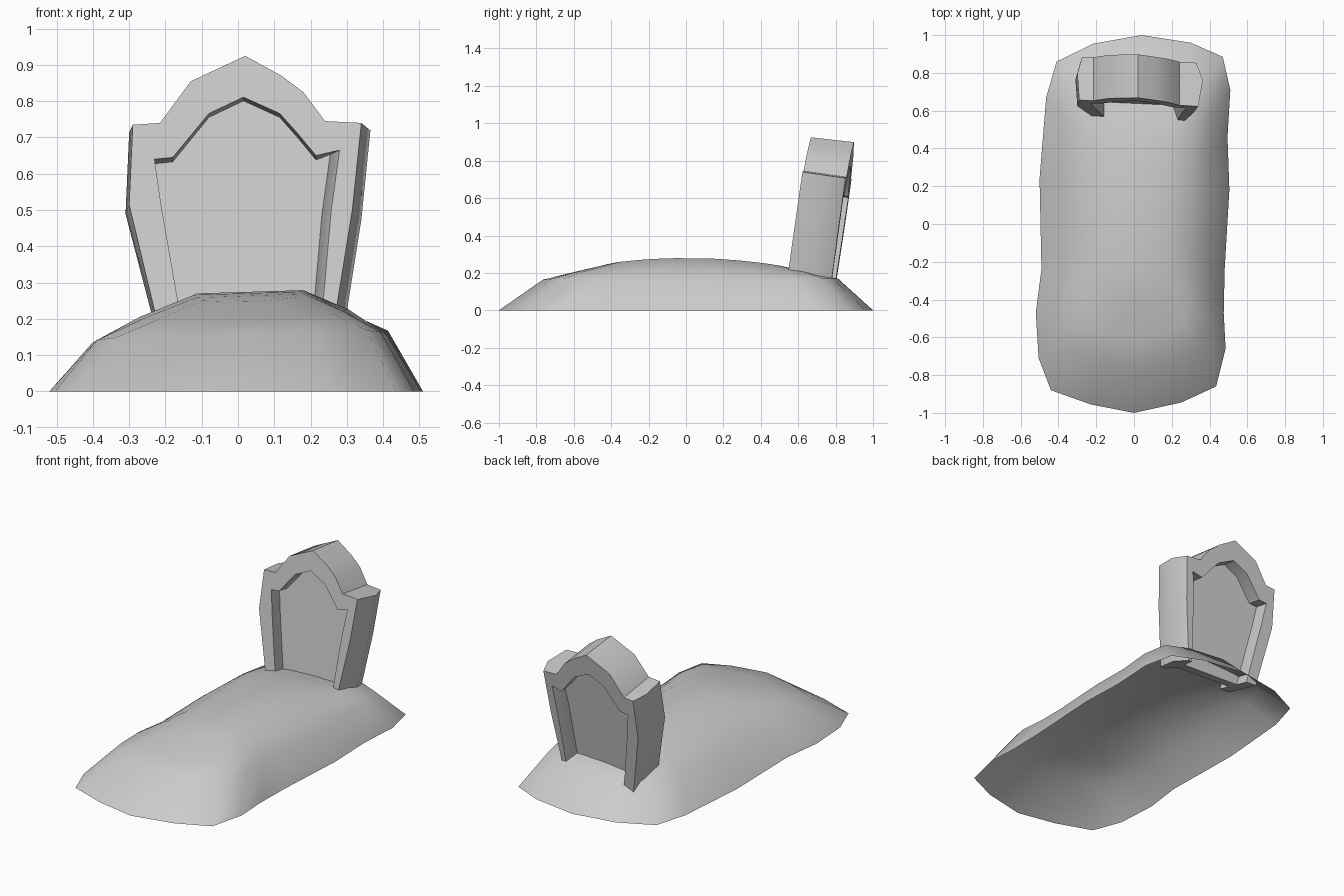
import bpy
import bmesh

cube = bpy.data.objects.get("Cube")
if cube:
    bpy.data.objects.remove(cube, do_unlink=True)

stone = bpy.data.materials.new("plain grey")
stone.use_nodes = True
GREY = (0.6, 0.6, 0.6, 1)
stone.diffuse_color = GREY
stone.node_tree.nodes["Principled BSDF"].inputs["Base Color"].default_value = GREY


def finish(name, bm, angle, closed=True):
    """Turn a bmesh into a shaded object."""
    if closed:
        bmesh.ops.recalc_face_normals(bm, faces=bm.faces)
    mesh = bpy.data.meshes.new(name)
    bm.to_mesh(mesh)
    bm.free()
    mesh.materials.append(stone)
    obj = bpy.data.objects.new(name, mesh)
    bpy.context.collection.objects.link(obj)
    bpy.ops.object.select_all(action='DESELECT')
    obj.select_set(True)
    bpy.context.view_layer.objects.active = obj
    bpy.ops.object.shade_smooth_by_angle(angle=angle)
    return obj


def bridge(bm, a, b, loop=False):
    """Quads between two matching rows of vertices."""
    n = len(a)
    for i in range(n if loop else n - 1):
        j = (i + 1) % n
        bm.faces.new((a[i], a[j], b[j], b[i]))


# Earth mound: irregular outline drawn in and raised, open underneath
outline = [(0, -1), (.25, -.945), (.435, -.86), (.485, -.66), (.475, -.47),
           (.48, -.24), (.505, .18), (.495, .46), (.51, .71), (.47, .885),
           (.3, .96), (.04, 1), (-.215, .955), (-.41, .86), (-.465, .67),
           (-.5, .24), (-.49, -.24), (-.52, -.47), (-.505, -.71), (-.44, -.88),
           (-.23, -.955)]
# Each ring: width scale, length scale, height, change of height towards the ends
steps = [(1, 1, 0, 0), (.79, .79, .143, .035), (.56, .66, .218, -.05), (.3, .48, .274, -.16)]
bm = bmesh.new()
rings = []
for sx, sy, height, bend in steps:
    ring = []
    for x, y in outline:
        px = x * sx + .05 * (1 - sx)
        py = y * sy + .12 * (1 - sy)
        tilt = .03 * px if height else 0
        ring.append(bm.verts.new((px, py, height + bend * py * py + tilt)))
    rings.append(ring)
for low, high in zip(rings, rings[1:]):
    bridge(bm, low, high, loop=True)
# Crown of the mound: strips across from side to side
top = rings[-1]
bm.faces.new((top[0], top[1], top[-1]))
for k in range(1, len(top) // 2):
    bm.faces.new((top[k], top[k + 1], top[-k - 1], top[-k]))
finish("earth_mound", bm, 1.2, closed=False)

# Headstone profiles: outer edge and inner edge of the frame
outer = [(-.215, .16), (-.3, .515), (-.29, .735), (-.215, .74), (-.13, .855),
         (.02, .925), (.12, .87), (.18, .825), (.24, .745), (.34, .74),
         (.315, .5), (.26, .16)]
inner = [(-.15, .16), (-.212, .515), (-.23, .64), (-.18, .645), (-.08, .766),
         (.015, .811), (.115, .766), (.165, .71), (.215, .65), (.28, .665),
         (.257, .5), (.227, .16)]


def place(x, z, depth):
    """Lean the stone back and turn it slightly."""
    y = .56 + (z - .2) * .15 - .054 * x + depth
    return (x, y, z - depth * (.25 - .18 * (z - .16)))


def outer_row(bm, depth, left, right):
    """Outer edge, with the two shoulders and sides moved outward."""
    return [bm.verts.new(place(x + (right if x > .25 else -left if x < -.25 else 0), z, depth))
            for x, z in outer]


def inner_row(bm, depth, pinch):
    return [bm.verts.new(place(x - pinch * (x > .22), z, depth)) for x, z in inner]


# Frame: horseshoe of two posts and a pointed arch
bm = bmesh.new()
o = [outer_row(bm, 0, 0, 0), outer_row(bm, .14, .01, .025), outer_row(bm, .23, -.015, -.01)]
n = [inner_row(bm, 0, 0), inner_row(bm, .075, .026), inner_row(bm, .23, 0)]
bridge(bm, o[0], n[0])
bridge(bm, o[2], n[2])
for rows in (o, n):
    bridge(bm, rows[0], rows[1])
    bridge(bm, rows[1], rows[2])
for end in (0, -1):
    bm.faces.new([r[end] for r in o] + [r[end] for r in reversed(n)])
finish("headstone_frame", bm, .75)

# Recessed panel inside the frame
bm = bmesh.new()
front = inner_row(bm, .075, .026)
back = inner_row(bm, .145, .014)
bridge(bm, front, back, loop=True)
bm.faces.new(front)
bm.faces.new(back)
finish("headstone_panel", bm, .5)
